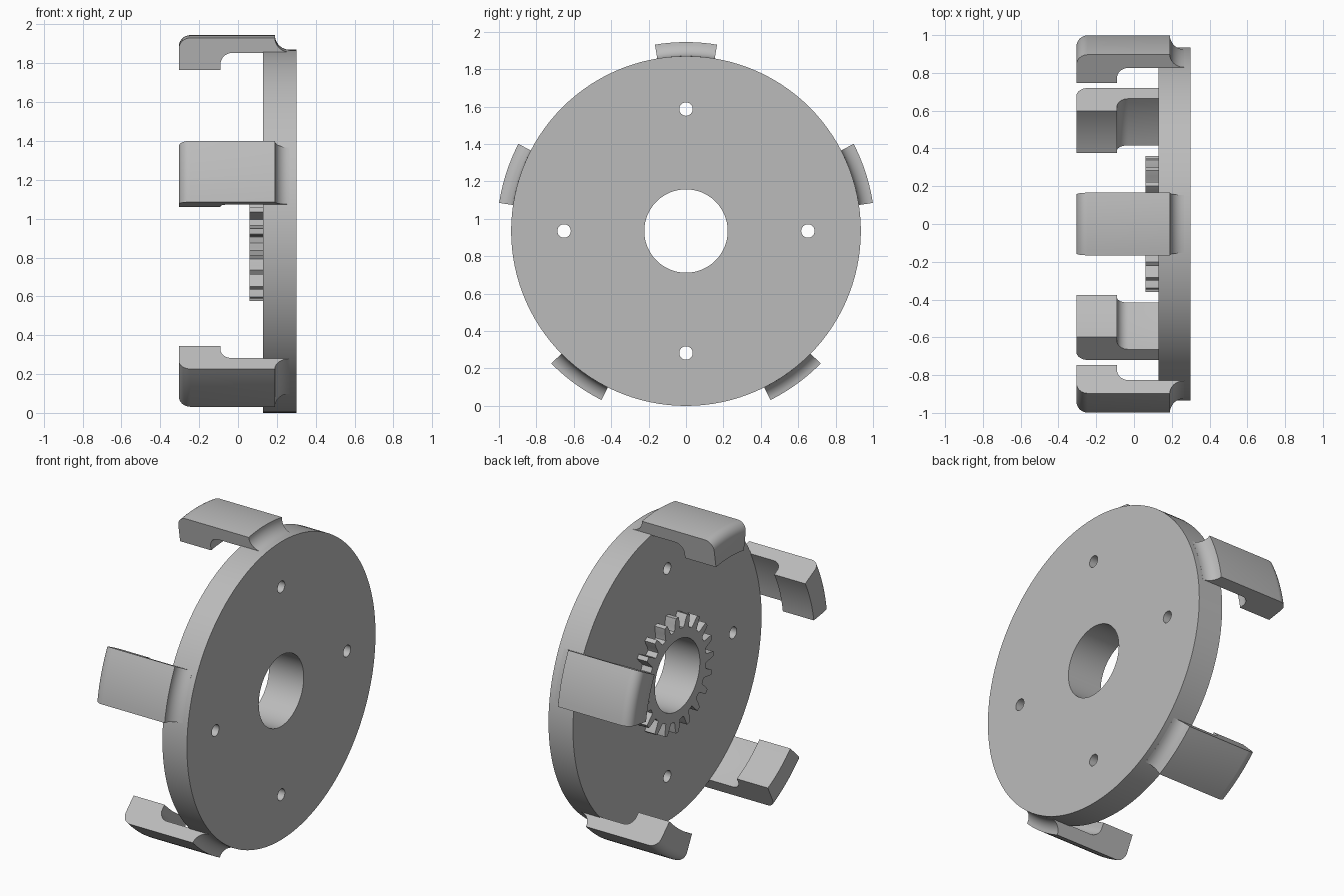
import bpy, bmesh
from math import sin, cos, pi, radians

cube = bpy.data.objects.get("Cube")
if cube:
    bpy.data.objects.remove(cube, do_unlink=True)

CENTRE_Z = 0.935
DISC_R = 0.935
CLIP_R = 1.01
BORE_R = 0.223

grey = bpy.data.materials.new("plain_grey")
grey.use_nodes = True
colour = (0.5, 0.5, 0.5, 1)
grey.diffuse_color = colour
grey.node_tree.nodes["Principled BSDF"].inputs["Base Color"].default_value = colour


def arc(cx, cy, r, start, end, n):
    """Points along an arc, angles in degrees."""
    return [(cx + r * cos(radians(start + (end - start) * i / n)),
             cy + r * sin(radians(start + (end - start) * i / n))) for i in range(n + 1)]


def circle(r, n, cx=0, cy=0):
    return arc(cx, cy, r, 0, 360, n)[:-1]


def smooth(obj):
    bpy.ops.object.select_all(action='DESELECT')
    obj.select_set(True)
    bpy.context.view_layer.objects.active = obj
    bpy.ops.object.shade_smooth_by_angle(angle=radians(30))


def plate(name, outlines, x0, x1):
    """Filled outlines with holes, extruded along x."""
    curve = bpy.data.curves.new(name, 'CURVE')
    curve.dimensions = '2D'
    curve.fill_mode = 'BOTH'
    curve.extrude = (x1 - x0) / 2
    for points in outlines:
        spline = curve.splines.new('POLY')
        spline.points.add(len(points) - 1)
        for p, (a, b) in zip(spline.points, points):
            p.co = (a, b, 0, 1)
        spline.use_cyclic_u = True
    obj = bpy.data.objects.new(name, curve)
    bpy.context.collection.objects.link(obj)
    obj.location = ((x0 + x1) / 2, 0, CENTRE_Z)
    obj.rotation_euler = (pi / 2, 0, pi / 2)
    bpy.ops.object.select_all(action='DESELECT')
    obj.select_set(True)
    bpy.context.view_layer.objects.active = obj
    bpy.ops.object.convert(target='MESH')
    obj = bpy.context.view_layer.objects.active
    bm = bmesh.new()
    bm.from_mesh(obj.data)
    bmesh.ops.remove_doubles(bm, verts=bm.verts, dist=1e-5)
    bmesh.ops.recalc_face_normals(bm, faces=bm.faces)
    bm.to_mesh(obj.data)
    bm.free()
    obj.data.materials.clear()
    obj.data.materials.append(grey)
    smooth(obj)


def clip(name, profile, middle, half=9.45, steps=10):
    """Sweep an (x, radius) profile through a short arc around the x axis."""
    bm = bmesh.new()
    rings = []
    for i in range(steps + 1):
        a = radians(middle - half + 2 * half * i / steps)
        rings.append([bm.verts.new((x, r * cos(a), r * sin(a))) for x, r in profile])
    n = len(profile)
    for low, high in zip(rings, rings[1:]):
        for j in range(n):
            k = (j + 1) % n
            bm.faces.new((low[j], low[k], high[k], high[j]))
    bm.faces.new(rings[0])
    bm.faces.new(rings[-1])
    bmesh.ops.recalc_face_normals(bm, faces=bm.faces)
    mesh = bpy.data.meshes.new(name)
    bm.to_mesh(mesh)
    bm.free()
    mesh.materials.append(grey)
    obj = bpy.data.objects.new(name, mesh)
    bpy.context.collection.objects.link(obj)
    obj.location.z = CENTRE_Z
    smooth(obj)


# Disc with centre bore and four bolt holes
bolts = [circle(0.036, 24, 0.652 * cos(i * pi / 2), 0.652 * sin(i * pi / 2)) for i in range(4)]
plate("disc", [circle(DISC_R, 120), circle(BORE_R, 64)] + bolts, 0.13, 0.30)

# Toothed ring around the bore
TEETH = 20
tooth = [(-0.32, 0.285), (-0.24, 0.305), (-0.2, 0.33), (-0.12, 0.36),
         (0.12, 0.36), (0.2, 0.33), (0.24, 0.305), (0.32, 0.285)]
gear = []
for i in range(TEETH):
    for offset, r in tooth:
        a = pi / 2 + (i + offset) * 2 * pi / TEETH
        gear.append((r * cos(a), r * sin(a)))
plate("gear_ring", [gear, circle(BORE_R, 64)], 0.06, 0.132)

# Five hooked clips around the rim
profile = (arc(-0.245, CLIP_R - 0.06, 0.06, 180, 90, 8)        # rounded tip
           + [(0.19, CLIP_R)]
           + arc(0.265, CLIP_R, 0.075, 192, 270, 8)            # blend into the rim
           + [(0.265, DISC_R - 0.004), (0.13, DISC_R - 0.004)]
           + arc(-0.03, DISC_R - 0.064, 0.06, 90, 180, 8)      # inside of the hook
           + [(-0.09, 0.841), (-0.305, 0.841)])
for i in range(5):
    clip(f"clip_{i + 1}", profile, 90 + 72 * i)
